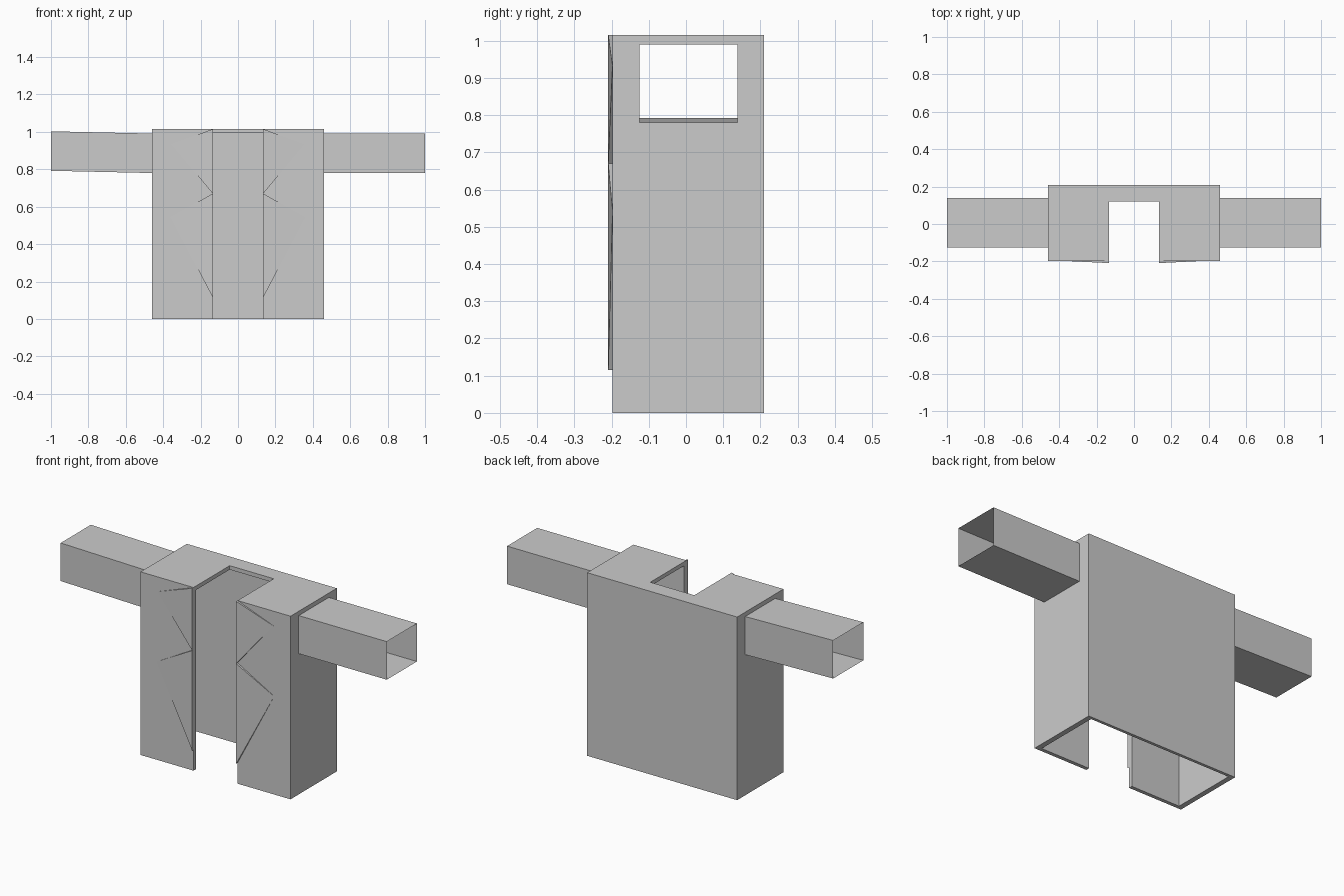
import bpy, bmesh

if "Cube" in bpy.data.objects:
    bpy.data.objects.remove(bpy.data.objects["Cube"])


def make_object(name, verts, faces):
    mesh = bpy.data.meshes.new(name)
    mesh.from_pydata(verts, [], faces)
    bm = bmesh.new()
    bm.from_mesh(mesh)
    bmesh.ops.recalc_face_normals(bm, faces=bm.faces)
    bm.to_mesh(mesh)
    bm.free()
    obj = bpy.data.objects.new(name, mesh)
    bpy.context.collection.objects.link(obj)
    return obj


def box(name, lo, hi):
    verts = [(x, y, z) for x in (lo[0], hi[0]) for y in (lo[1], hi[1]) for z in (lo[2], hi[2])]
    faces = [(0, 1, 3, 2), (4, 6, 7, 5), (0, 4, 5, 1), (2, 3, 7, 6), (0, 2, 6, 4), (1, 5, 7, 3)]
    return make_object(name, verts, faces)


def cut(target, name, lo, hi):
    cutter = box(name, lo, hi)
    mod = target.modifiers.new(name, 'BOOLEAN')
    mod.operation = 'DIFFERENCE'
    mod.solver = 'EXACT'
    mod.object = cutter
    bpy.context.view_layer.objects.active = target
    bpy.ops.object.modifier_apply(modifier=mod.name)
    bpy.data.objects.remove(cutter)


# Jacket body: hollow, open below, with a front opening, neck and arm holes
body = box("jacket_body", (-0.46, -0.197, 0), (0.46, 0.209, 1.015))
cut(body, "inside_cutter", (-0.432, -0.177, -0.1), (0.432, 0.193, 0.993))
cut(body, "opening_cutter", (-0.135, -0.4, -0.2), (0.135, 0.12, 1.2))
cut(body, "arm_cutter", (-0.6, -0.125, 0.78), (0.6, 0.139, 0.99))

# Sleeves: open square tubes, the left one rising slightly to its cuff
for side, sign, rise in (("left", -1, 0.012), ("right", 1, 0.0)):
    ring = [(-0.125, 0.78), (0.139, 0.78), (0.139, 0.991), (-0.125, 0.991)]
    verts = [(sign * 0.46, y, z) for y, z in ring]
    verts += [(sign * 1.0, y, z + rise) for y, z in ring]
    make_object(side + "_sleeve", verts,
                [(i, (i + 1) % 4, (i + 1) % 4 + 4, i + 4) for i in range(4)])

# Lapels: two-pointed flaps that lean out from the front towards the opening
outline = [(0.135, 1.015), (0.355, 0.934), (0.135, 0.67), (0.36, 0.544), (0.135, 0.115)]
n = len(outline)
for side, sign in (("left", -1), ("right", 1)):
    verts = []
    for depth in (0.0, 0.012):
        verts += [(sign * x, -0.209 + (x - 0.135) * 0.05 + depth, z) for x, z in outline]
    # each flap is a pair of triangles meeting at the notch
    faces = [(0, 1, 2), (2, 3, 4), (5, 7, 6), (7, 9, 8)]
    faces += [(i, i + n, i + n + 1, i + 1) for i in range(n - 1)]
    faces += [(0, 2, 7, 5), (2, 4, 9, 7)]
    make_object(side + "_lapel", verts, faces)
